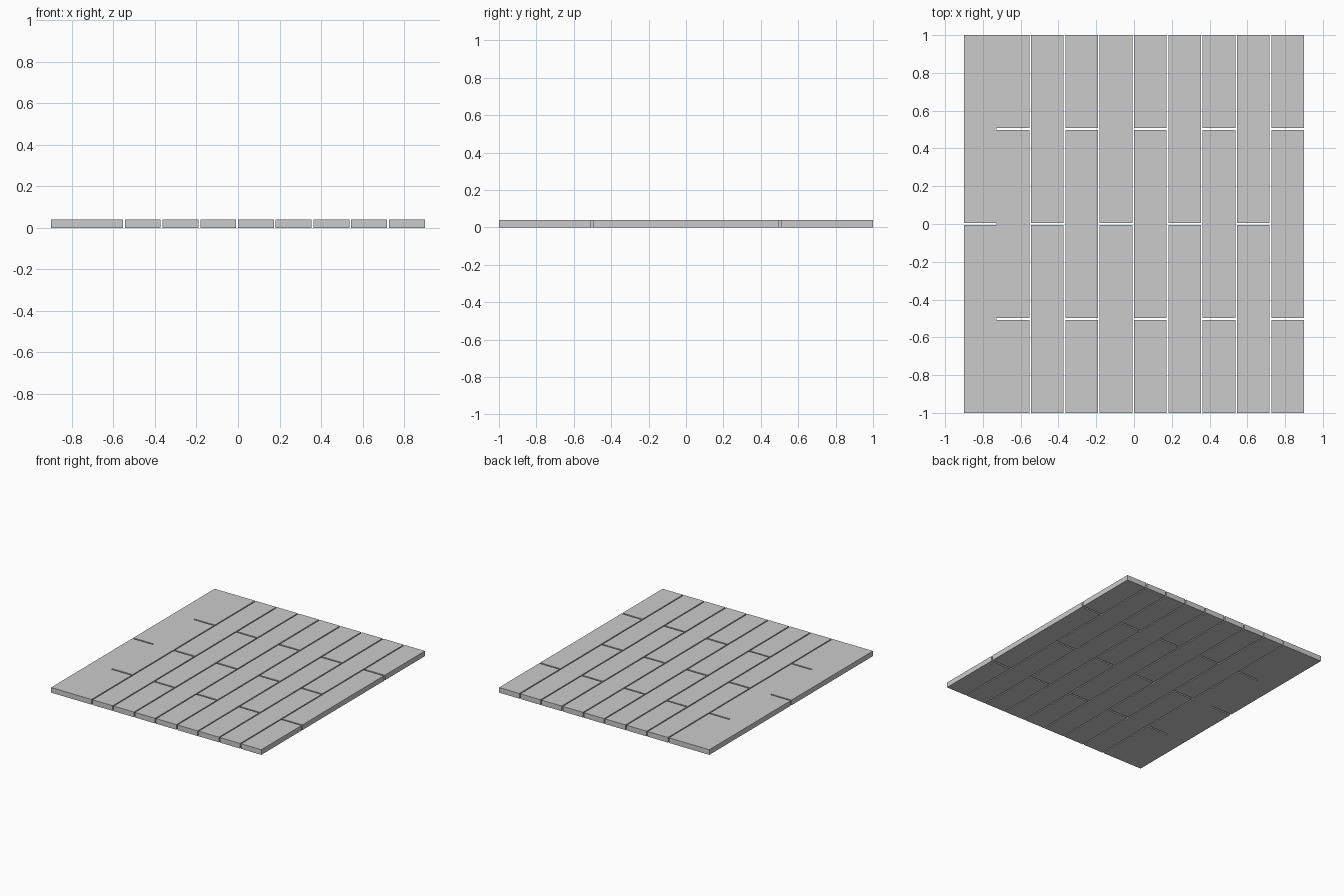
import bpy

if "Cube" in bpy.data.objects:
    bpy.data.objects.remove(bpy.data.objects["Cube"])

COLS, WIDTH, SIDE_GAP = 10, 0.173, 0.00875
END_GAP, THICK = 0.012, 0.04


def plank(name, x0, x1, y0, y1):
    bpy.ops.mesh.primitive_cube_add(size=1, location=((x0 + x1) / 2, (y0 + y1) / 2, THICK / 2))
    ob = bpy.context.object
    ob.name = name
    ob.scale = (x1 - x0, y1 - y0, THICK)
    bpy.ops.object.transform_apply(location=False, rotation=False, scale=True)


# Staggered floor boards: two long boards, then half, long, half
x = -0.9
for c in range(COLS):
    joints = [0.0] if c % 2 == 0 else [-0.503, 0.503]
    starts = [-1.0] + [j + END_GAP / 2 for j in joints]
    ends = [j - END_GAP / 2 for j in joints] + [1.0]
    for i, (y0, y1) in enumerate(zip(starts, ends)):
        plank(f"floor_plank_{c + 1}_{i + 1}", x, x + WIDTH, y0, y1)
    # The first two columns butt together without a gap
    x += WIDTH + (0 if c == 0 else SIDE_GAP)
